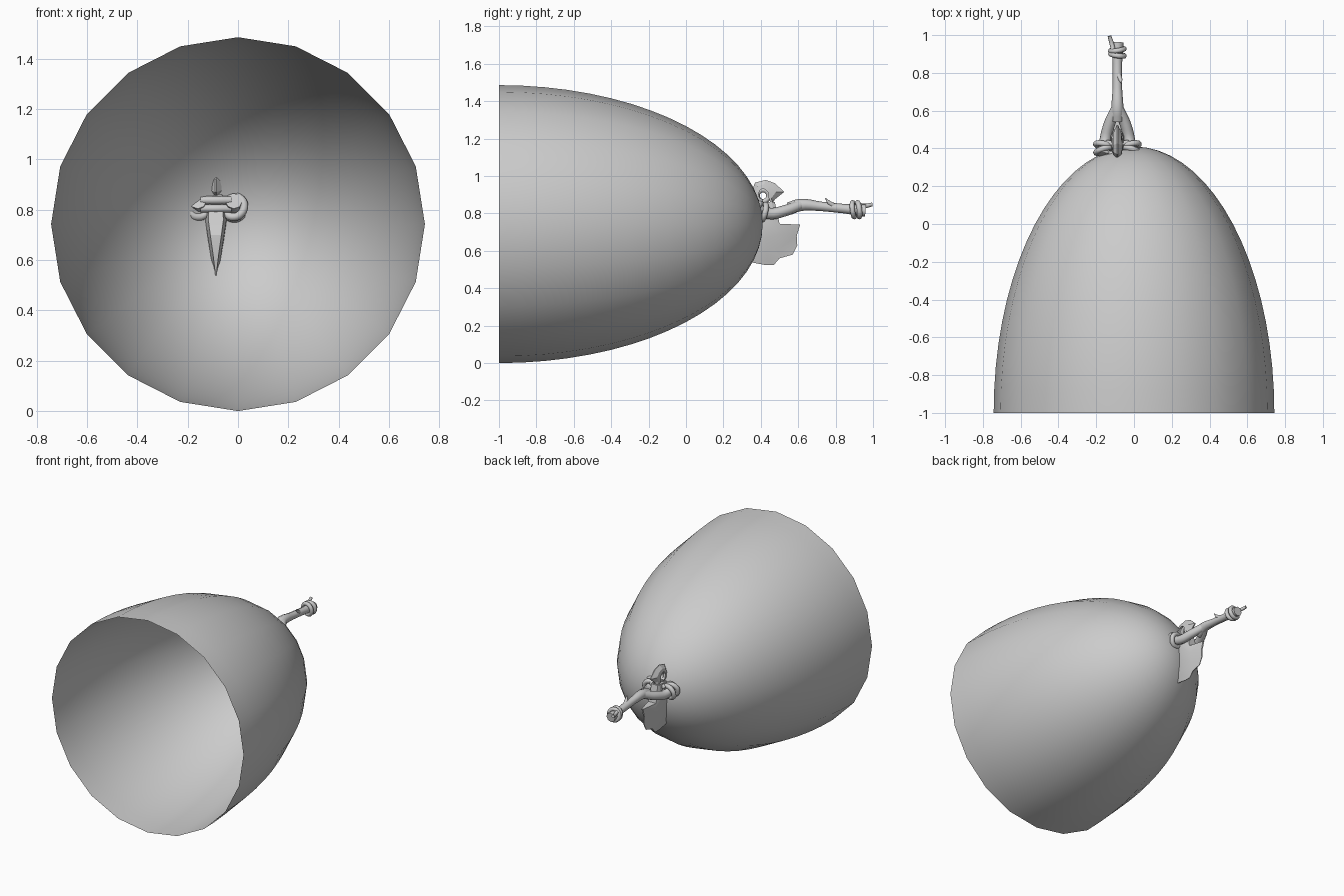
import bpy, bmesh, math
from mathutils import Vector

if "Cube" in bpy.data.objects:
    bpy.data.objects.remove(bpy.data.objects["Cube"])

CX = -0.088   # centre plane of the axe


def finish(bm, name, smooth=True, angle=40):
    me = bpy.data.meshes.new(name)
    bm.to_mesh(me)
    bm.free()
    ob = bpy.data.objects.new(name, me)
    bpy.context.collection.objects.link(ob)
    if smooth:
        select(ob)
        bpy.ops.object.shade_smooth_by_angle(angle=math.radians(angle))
    return ob


def select(ob):
    bpy.ops.object.select_all(action='DESELECT')
    ob.select_set(True)
    bpy.context.view_layer.objects.active = ob


def tube(name, pts, closed=False):
    """Round tube through (x, y, z, radius) points, turned into a mesh."""
    cu = bpy.data.curves.new(name, 'CURVE')
    cu.dimensions = '3D'
    cu.bevel_depth = 1.0
    cu.bevel_resolution = 2
    cu.use_fill_caps = True
    cu.resolution_u = 4
    sp = cu.splines.new('BEZIER')
    sp.bezier_points.add(len(pts) - 1)
    for bp, p in zip(sp.bezier_points, pts):
        bp.co = p[:3]
        bp.radius = p[3]
        bp.handle_left_type = bp.handle_right_type = 'AUTO'
    sp.use_cyclic_u = closed
    ob = bpy.data.objects.new(name, cu)
    bpy.context.collection.objects.link(ob)
    select(ob)
    bpy.ops.object.convert(target='MESH')
    ob = bpy.context.object
    bpy.ops.object.shade_smooth_by_angle(angle=math.radians(50))
    return ob


def rope_ring(name, centre, axis, rx, ry, r=0.016):
    """Closed rope loop around an axis."""
    q = Vector(axis).to_track_quat('Z', 'Y')
    pts = []
    for i in range(8):
        a = i * math.tau / 8
        p = Vector(centre) + q @ Vector((rx * math.cos(a), ry * math.sin(a), 0))
        pts.append((*p, r))
    return tube(name, pts, True)


# open half-ellipsoid shell, 20 sides
bm = bmesh.new()
SIDES, RINGS, R, L = 20, 18, 0.743, 1.41
rings = []
for i in range(RINGS):
    t = i / RINGS * math.pi / 2
    r, y = R * math.cos(t), -1 + L * math.sin(t)
    rings.append([bm.verts.new((r * math.sin(a), y, R + r * math.cos(a)))
                  for a in (k * math.tau / SIDES for k in range(SIDES))])
tip = bm.verts.new((0, L - 1, R))
for a, b in zip(rings, rings[1:]):
    for k in range(SIDES):
        n = (k + 1) % SIDES
        bm.faces.new((a[k], a[n], b[n], b[k]))
for k in range(SIDES):
    bm.faces.new((rings[-1][k], rings[-1][(k + 1) % SIDES], tip))
bmesh.ops.recalc_face_normals(bm, faces=bm.faces)
finish(bm, "dome_shell")

# handle shaft and forked prongs
tube("handle_shaft", [(CX, 0.55, 0.825, 0.034), (CX, 0.61, 0.845, 0.033), (CX, 0.72, 0.838, 0.025),
                      (CX, 0.85, 0.825, 0.025), (CX, 0.96, 0.815, 0.033)])
for s, side in ((-1, "left"), (1, "right")):
    tube(f"handle_prong_{side}", [(CX + s * 0.006, 0.61, 0.845, 0.028), (CX + s * 0.042, 0.53, 0.815, 0.030),
                                  (CX + s * 0.064, 0.44, 0.80, 0.031), (CX + s * 0.071, 0.365, 0.835, 0.034)])
    # lashing around each prong
    for k in range(2):
        rope_ring(f"prong_lashing_{side}_{k}", (CX + s * 0.072, 0.39 + 0.025 * k, 0.812 - 0.006 * k),
                  (s * (0.3 - 0.5 * k), 1, -0.25), 0.042, 0.042)

# ropes crossing between the prongs
for k, z in enumerate((0.805, 0.838)):
    for y in (0.375, 0.43):
        tube(f"cross_rope_{k}", [(CX - 0.06, y, z, 0.016), (CX, y - 0.008, z, 0.016),
                                 (CX + 0.06, y, z, 0.016)])

# grip binding, broken twigs
for k, y in enumerate((0.895, 0.922)):
    rope_ring(f"grip_binding_{k}", (CX, y, 0.82), (0.15 - 0.3 * k, 1, 0.12), 0.036, 0.038, 0.014)
tube("binding_end", [(CX - 0.02, 0.91, 0.85, 0.012), (CX - 0.03, 0.955, 0.84, 0.012),
                     (CX - 0.042, 0.995, 0.848, 0.010)])
tube("twig_spike", [(CX + 0.005, 0.79, 0.84, 0.016), (CX + 0.016, 0.765, 0.858, 0.011),
                    (CX + 0.022, 0.745, 0.882, 0.002)])


# stone blade: thick waist outline fanning to a thin chipped edge (y, z)
def plate(name, loops):
    """Skin between rows of (y, z, half thickness), closed on both sides."""
    bm = bmesh.new()
    grid = [[[bm.verts.new((CX + s * h, y, z)) for y, z, h in row] for row in loops] for s in (-1, 1)]
    for g in grid:
        for a, b in zip(g, g[1:]):
            for i in range(len(a) - 1):
                bm.faces.new((a[i], a[i + 1], b[i + 1], b[i]))
    bridge = [e for e in bm.edges if e.is_boundary]
    bmesh.ops.bridge_loops(bm, edges=bridge)
    bmesh.ops.recalc_face_normals(bm, faces=bm.faces)
    return finish(bm, name, True, 20)


plate("blade_lower", [
    [(0.38, 0.86, 0.024), (0.41, 0.86, 0.030), (0.44, 0.86, 0.030), (0.46, 0.86, 0.030), (0.475, 0.86, 0.024)],
    [(0.35, 0.76, 0.030), (0.39, 0.76, 0.042), (0.43, 0.76, 0.044), (0.47, 0.76, 0.042), (0.50, 0.745, 0.030)],
    [(0.32, 0.70, 0.022), (0.37, 0.68, 0.030), (0.43, 0.67, 0.032), (0.51, 0.69, 0.030), (0.61, 0.74, 0.006)],
    [(0.32, 0.63, 0.012), (0.37, 0.60, 0.018), (0.43, 0.60, 0.020), (0.51, 0.62, 0.018), (0.592, 0.68, 0.004)],
    [(0.33, 0.57, 0.005), (0.38, 0.545, 0.006), (0.44, 0.54, 0.007), (0.50, 0.57, 0.006), (0.595, 0.63, 0.003)],
    [(0.34, 0.54, 0.002), (0.42, 0.525, 0.002), (0.47, 0.525, 0.002), (0.50, 0.56, 0.002), (0.57, 0.58, 0.002)],
])
# upper horn, arched around a small eye
cy, cz = 0.412, 0.905
arch = [(0.455, 0.85, 0.465, 0.86), (0.44, 0.89, 0.475, 0.875), (0.437, 0.915, 0.525, 0.915),
        (0.425, 0.928, 0.475, 0.962), (0.41, 0.932, 0.425, 0.979), (0.395, 0.925, 0.37, 0.965),
        (0.388, 0.905, 0.35, 0.92), (0.392, 0.885, 0.36, 0.87), (0.41, 0.875, 0.40, 0.84)]
plate("blade_upper", [[(a, b, 0.026), ((a + c) / 2, (b + d) / 2, 0.022), (c, d, 0.003)]
                      for a, b, c, d in arch])
# rope loop through the eye
rope_ring("eye_loop", (CX, cy, cz - 0.01), (1, 0, 0), 0.030, 0.030, 0.013)
